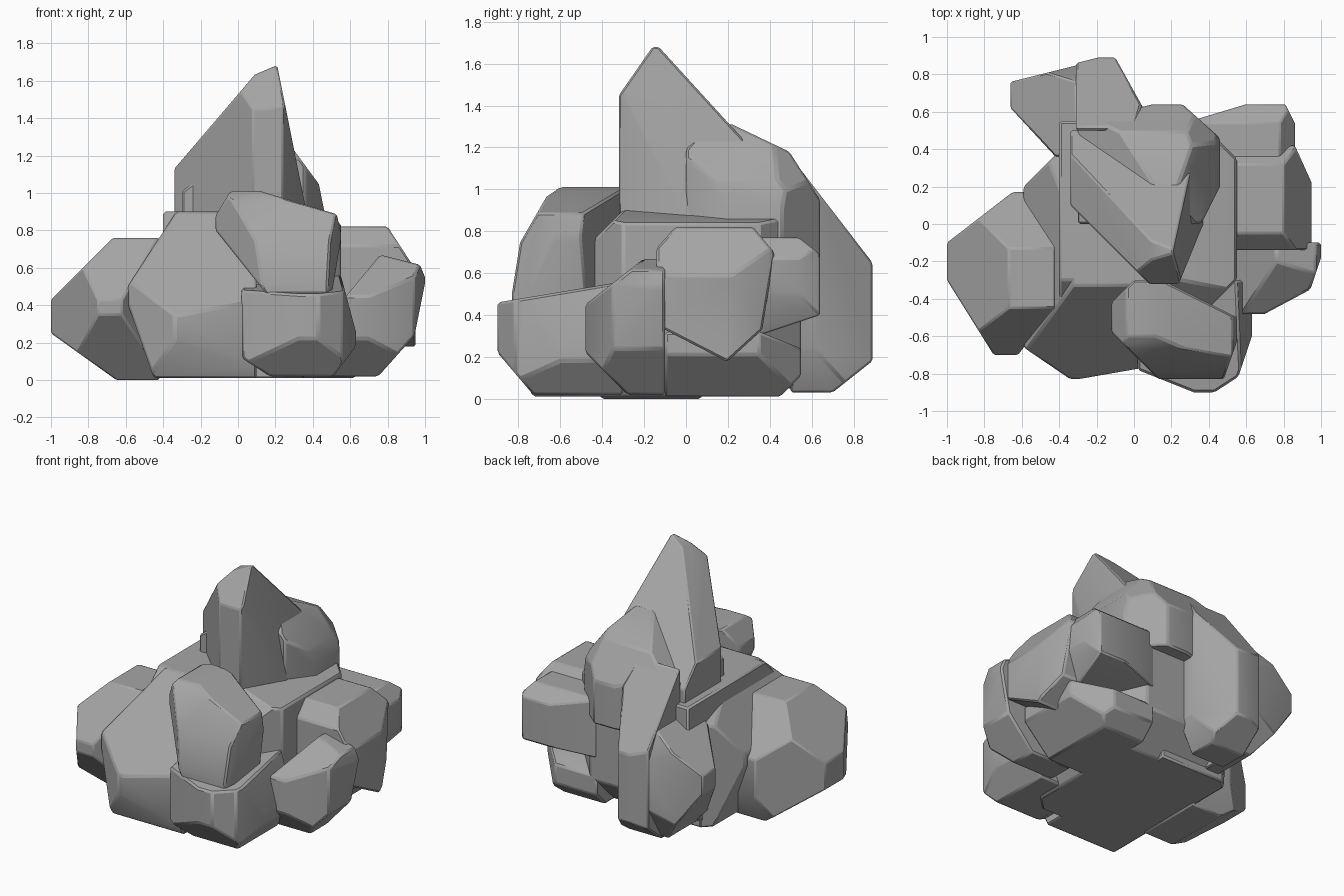
import bpy
import bmesh
import math
from mathutils import Vector

default_cube = bpy.data.objects.get("Cube")
if default_cube:
    bpy.data.objects.remove(default_cube, do_unlink=True)

# One plain stone colour
stone = bpy.data.materials.new("stone grey")
stone.use_nodes = True
stone_colour = (.38, .38, .38, 1)
stone.diffuse_color = stone_colour
stone.node_tree.nodes["Principled BSDF"].inputs["Base Color"].default_value = stone_colour

# Outward direction of each side of a block
SIDES = {"left": Vector((1, 0, 0)), "right": Vector((-1, 0, 0)),
         "back": Vector((0, 1, 0)), "front": Vector((0, -1, 0)),
         "top": Vector((0, 0, 1)), "bottom": Vector((0, 0, -1))}


def chisel(bm, centre, half, cut):
    """Slice off the edge or corner where the named sides meet.
    Each value is how far the slice reaches inwards along that side's axis."""
    normal = Vector()
    corner = centre.copy()
    for side, reach in cut.items():
        normal += SIDES[side] / reach
        corner += SIDES[side] * half
    point = corner - normal / normal.length_squared
    bmesh.ops.bisect_plane(bm, geom=bm.verts[:] + bm.edges[:] + bm.faces[:],
                           dist=.0001, plane_co=point,
                           plane_no=normal.normalized(), clear_outer=True)
    rim = [edge for edge in bm.edges if edge.is_boundary]
    if rim:
        bmesh.ops.holes_fill(bm, edges=rim)


def boulder(name, x, y, z, cuts):
    """Carve a stone out of a block that spans x, y and z."""
    low, high = (Vector(ends) for ends in zip(x, y, z))
    centre, size = (low + high) / 2, high - low
    bm = bmesh.new()
    bmesh.ops.create_cube(bm, size=1)
    for vert in bm.verts:
        vert.co = centre + vert.co * size
    for cut in cuts:
        chisel(bm, centre, size / 2, cut)
    bmesh.ops.remove_doubles(bm, verts=bm.verts[:], dist=.004)
    bmesh.ops.recalc_face_normals(bm, faces=bm.faces[:])
    mesh = bpy.data.meshes.new(name)
    bm.to_mesh(mesh)
    bm.free()
    mesh.materials.append(stone)
    rock = bpy.data.objects.new(name, mesh)
    bpy.context.collection.objects.link(rock)
    bevel = rock.modifiers.new("worn edges", "BEVEL")
    bevel.width = .012
    bevel.segments = 1
    bpy.ops.object.select_all(action="DESELECT")
    rock.select_set(True)
    bpy.context.view_layer.objects.active = rock
    bpy.ops.object.shade_smooth_by_angle(angle=math.radians(30))


# Pointed stone on top
boulder("spire", x=(-.34, .37), y=(-.32, .5), z=(.8, 1.68), cuts=[
    dict(right=.47, top=.55), dict(right=.54, top=.23),
    dict(left=.16, top=.8), dict(back=.63, top=.69),
    dict(front=.16, top=.23), dict(right=.42, front=.42),
    dict(left=.13, front=.32)])

# Rounded stone behind the spire
boulder("dome", x=(-.3, .46), y=(0, .64), z=(.65, 1.31), cuts=[
    dict(back=.42, top=.2), dict(back=.23, top=.36),
    dict(left=.22, top=.3), dict(left=.08, top=.4),
    dict(left=.2, back=.18), dict(left=.1, front=.2),
    dict(right=.4, back=.1), dict(right=.4, top=.3),
    dict(front=.1, top=.12), dict(left=.4, back=.5, top=.5)])

# Broad stones that carry the pile
boulder("front_block", x=(-.59, .1), y=(-.83, .4), z=(.01, .9), cuts=[
    dict(right=.26, top=.4), dict(front=.5, top=.55),
    dict(right=.25, front=.17), dict(right=.14, bottom=.4),
    dict(front=.1, bottom=.2), dict(left=.4, front=.07),
    dict(right=.2, back=.2), dict(right=.5, top=.3, back=.8)])
boulder("core", x=(-.4, .55), y=(-.6, .55), z=(.01, .9), cuts=[
    dict(front=.3, top=.3), dict(left=.3, top=.06),
    dict(left=.2, back=.2), dict(left=.3, front=.3),
    dict(left=.2, bottom=.3), dict(back=.2, bottom=.2)])

# Stone at the right side
boulder("right_boulder", x=(-1, -.42), y=(-.7, .17), z=(0, .76), cuts=[
    dict(right=.33, top=.33), dict(right=.35, bottom=.25),
    dict(right=.25, front=.4), dict(right=.35, back=.27),
    dict(front=.25, top=.33), dict(back=.3, top=.3),
    dict(left=.2, front=.26), dict(front=.3, bottom=.35),
    dict(back=.1, bottom=.2)])

# Leaning stone and low stone at the front
boulder("leaning_boulder", x=(-.12, .55), y=(-.83, -.3), z=(.45, 1.01), cuts=[
    dict(left=.43, top=.13), dict(left=.05, top=.22),
    dict(right=.28, bottom=.35), dict(right=.08, top=.13),
    dict(front=.23, top=.16), dict(front=.19, top=.33),
    dict(front=.08, top=.5), dict(right=.12, back=.12),
    dict(left=.4, back=.2), dict(right=.25, front=.25),
    dict(left=.07, front=.2), dict(left=.05, bottom=.3)])
boulder("low_front_boulder", x=(.02, .63), y=(-.9, -.3), z=(.02, .56), cuts=[
    dict(front=.6, top=.1), dict(front=.17, bottom=.2),
    dict(right=.15, bottom=.1), dict(left=.1, front=.3),
    dict(left=.2, front=.13), dict(right=.3, front=.12),
    dict(left=.08, top=.3), dict(left=.12, bottom=.16)])

# Stones at the left side
boulder("left_front_boulder", x=(.43, 1), y=(-.48, -.1), z=(.02, .67), cuts=[
    dict(left=.24, top=.06), dict(left=.05, top=.12),
    dict(right=.33, top=.4), dict(front=.28, top=.22),
    dict(left=.1, bottom=.5), dict(left=.25, bottom=.28),
    dict(front=.2, bottom=.2), dict(left=.3, front=.16),
    dict(left=.1, front=.3)])
boulder("left_block", x=(.3, .95), y=(-.14, .42), z=(.18, .82), cuts=[
    dict(left=.15, top=.23), dict(front=.09, top=.1),
    dict(back=.1, top=.12), dict(front=.33, bottom=.17),
    dict(back=.22, bottom=.2), dict(back=.08, bottom=.5),
    dict(left=.09, back=.2)])
boulder("left_back_boulder", x=(.3, .86), y=(.3, .64), z=(.3, .77), cuts=[
    dict(back=.1, top=.08), dict(left=.08, top=.1),
    dict(left=.1, bottom=.2), dict(back=.3, bottom=.1),
    dict(right=.3, back=.09), dict(left=.05, back=.1)])
boulder("low_left_boulder", x=(.3, .82), y=(-.1, .55), z=(.01, .32), cuts=[
    dict(back=.2, top=.08), dict(back=.1, bottom=.1),
    dict(left=.2, bottom=.2), dict(left=.2, back=.2)])

# Tall slab and smaller stone at the back
boulder("back_slab", x=(-.31, .05), y=(.5, .89), z=(.03, 1.13), cuts=[
    dict(back=.37, top=.48), dict(back=.19, bottom=.15),
    dict(left=.15, back=.27), dict(right=.12, back=.03),
    dict(left=.1, bottom=.2), dict(left=.05, top=.2)])
boulder("back_right_boulder", x=(-.66, -.25), y=(.36, .86), z=(.05, .8), cuts=[
    dict(right=.24, front=.26), dict(right=.4, back=.1),
    dict(right=.06, back=.1), dict(right=.35, top=.22),
    dict(right=.3, bottom=.4), dict(back=.1, top=.2),
    dict(back=.15, bottom=.25)])
